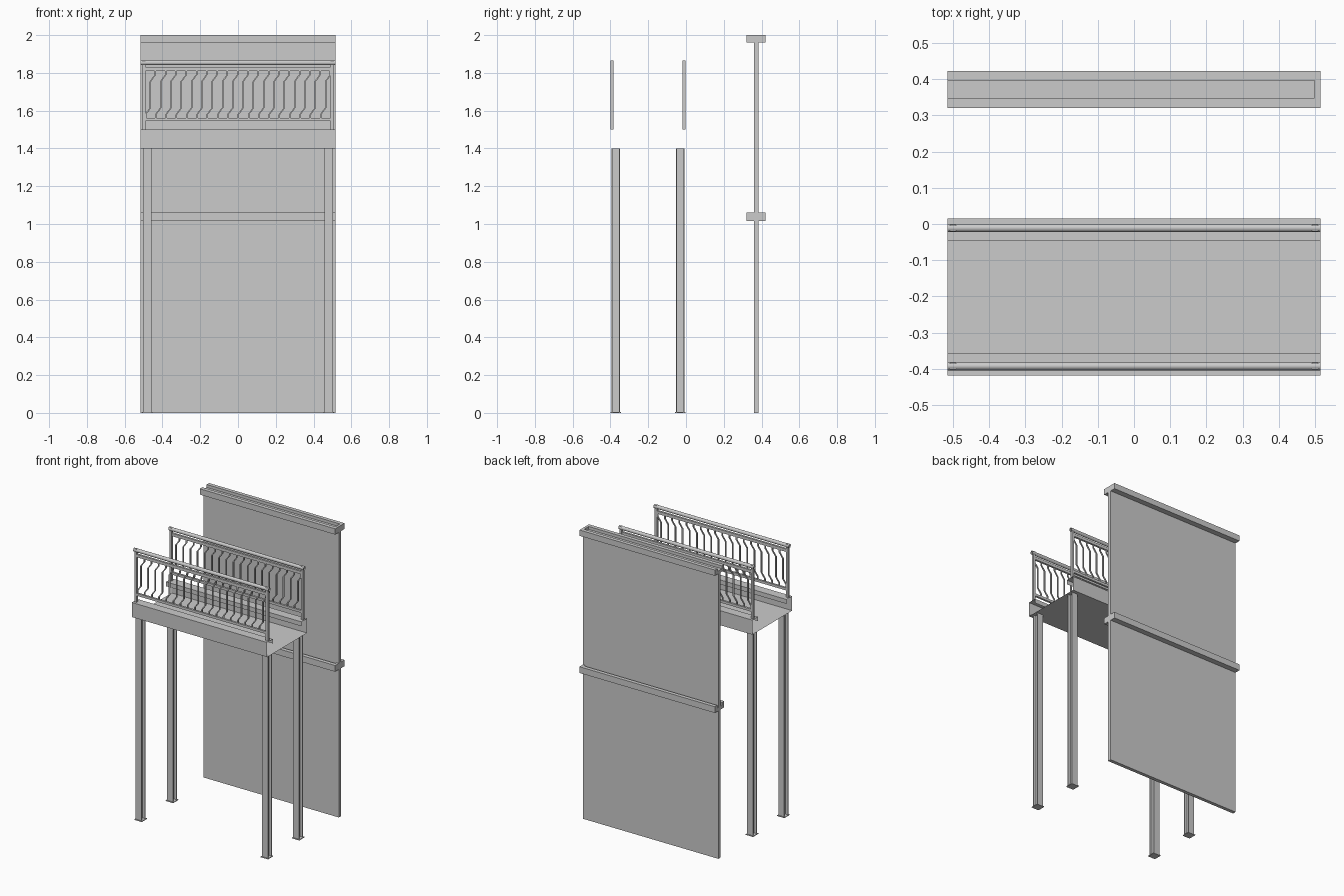
import bpy, bmesh, math

if "Cube" in bpy.data.objects:
    bpy.data.objects.remove(bpy.data.objects["Cube"])

W = 0.515      # half length along x
MID = -0.2015  # centre line of the walkway in y


def finish(name, bm, recalc=True):
    if recalc:
        bmesh.ops.recalc_face_normals(bm, faces=bm.faces)
    me = bpy.data.meshes.new(name)
    bm.to_mesh(me)
    bm.free()
    ob = bpy.data.objects.new(name, me)
    bpy.context.collection.objects.link(ob)
    return ob


def add_box(bm, x0, x1, y0, y1, z0, z1):
    vs = bmesh.ops.create_cube(bm, size=1)["verts"]
    for v in vs:
        v.co.x = x0 if v.co.x < 0 else x1
        v.co.y = y0 if v.co.y < 0 else y1
        v.co.z = z0 if v.co.z < 0 else z1


def add_prism(bm, pts, place, a, b, closed=True, caps=True):
    """Sweep a 2D profile from a to b; place(u, v, t) gives the 3D point."""
    ra = [bm.verts.new(place(u, v, a)) for u, v in pts]
    rb = [bm.verts.new(place(u, v, b)) for u, v in pts]
    n = len(pts)
    for i in range(n if closed else n - 1):
        j = (i + 1) % n
        bm.faces.new((ra[i], ra[j], rb[j], rb[i]))
    if caps:
        bm.faces.new(ra[::-1])
        bm.faces.new(rb)


def along_x(u, v, t):
    return (t, u, v)


def along_y(u, v, t):
    return (u, t, v)


def along_z(u, v, t):
    return (u, v, t)


# Deck: thin floor sheet with lipped channel edges, open at both ends
hw = 0.2165
half = [(0.155, 1.47), (0.155, 1.5), (hw, 1.5), (hw, 1.4)]
profile = [(MID + u, z) for u, z in half] + [(MID - u, z) for u, z in half[::-1]]
bm = bmesh.new()
add_prism(bm, profile, along_x, -W, W, closed=False, caps=False)
finish("walkway_deck", bm)

# Legs: H-section columns with base plates
h, ft, wt = 0.0225, 0.006, 0.004
hsec = [(-h, -h), (h, -h), (h, -h + ft), (wt, -h + ft), (wt, h - ft), (h, h - ft),
        (h, h), (-h, h), (-h, h - ft), (-wt, h - ft), (-wt, -h + ft), (-h, -h + ft)]
for side, sy in (("front", -1), ("back", 1)):
    for end, sx in (("left", -1), ("right", 1)):
        cx, cy = sx * 0.48, MID + sy * 0.17
        bm = bmesh.new()
        add_prism(bm, [(cx + u, cy + v) for u, v in hsec], along_z, 0.004, 1.4)
        add_box(bm, cx - 0.028, cx + 0.028, cy - 0.028, cy + 0.028, 0, 0.005)
        finish(f"{side}_{end}_leg", bm)

# Railings: posts, cross bars, round-edged handrail and kinked balusters
N = 18
for side, sy in (("front", -1), ("back", 1)):
    cy = MID + sy * 0.1905
    bm = bmesh.new()
    for sx in (-1, 1):
        add_box(bm, sx * 0.499 - 0.008, sx * 0.499 + 0.008, cy - 0.008, cy + 0.008, 1.5, 1.865)
    add_box(bm, -0.491, 0.491, cy - 0.007, cy + 0.007, 1.81, 1.83)
    add_box(bm, -0.491, 0.491, cy - 0.007, cy + 0.007, 1.545, 1.562)
    finish(f"{side}_railing_frame", bm)

    bm = bmesh.new()
    ring = [(cy + 0.0115 * math.cos(k * math.pi / 8), 1.854 + 0.0125 * math.sin(k * math.pi / 8))
            for k in range(16)]
    add_prism(bm, ring, along_x, -W, W, caps=False)
    rail = finish(f"{side}_handrail", bm)
    for p in rail.data.polygons:
        p.use_smooth = True

    bm = bmesh.new()
    t, d, step = 0.004, 0.026, 0.982 / N
    path = [(-d, 1.56), (-d, 1.58), (0, 1.615), (0, 1.755), (d, 1.79), (d, 1.812)]
    for i in range(N):
        x = -0.491 + step * (i + 0.5)
        outline = [(x + u - t, z) for u, z in path] + [(x + u + t, z) for u, z in path[::-1]]
        add_prism(bm, outline, along_y, cy - 0.004, cy + 0.004)
    finish(f"{side}_balusters", bm)

# Wall panel behind the walkway
bm = bmesh.new()
add_box(bm, -W, W, 0.36, 0.384, 0, 1.98)
finish("wall_panel", bm)

# Wall rails: grooved beams, groove closed at the right end
for name, z0, z1 in (("middle_wall_rail", 1.017, 1.06), ("top_wall_rail", 1.96, 2.0)):
    zg = z1 - 0.02
    beam = [(0.32, z0), (0.422, z0), (0.422, z1), (0.396, z1),
            (0.396, zg), (0.347, zg), (0.347, z1), (0.32, z1)]
    bm = bmesh.new()
    add_prism(bm, beam, along_x, -W, W)
    add_box(bm, 0.498, W, 0.347, 0.396, zg, z1)
    finish(name, bm)
